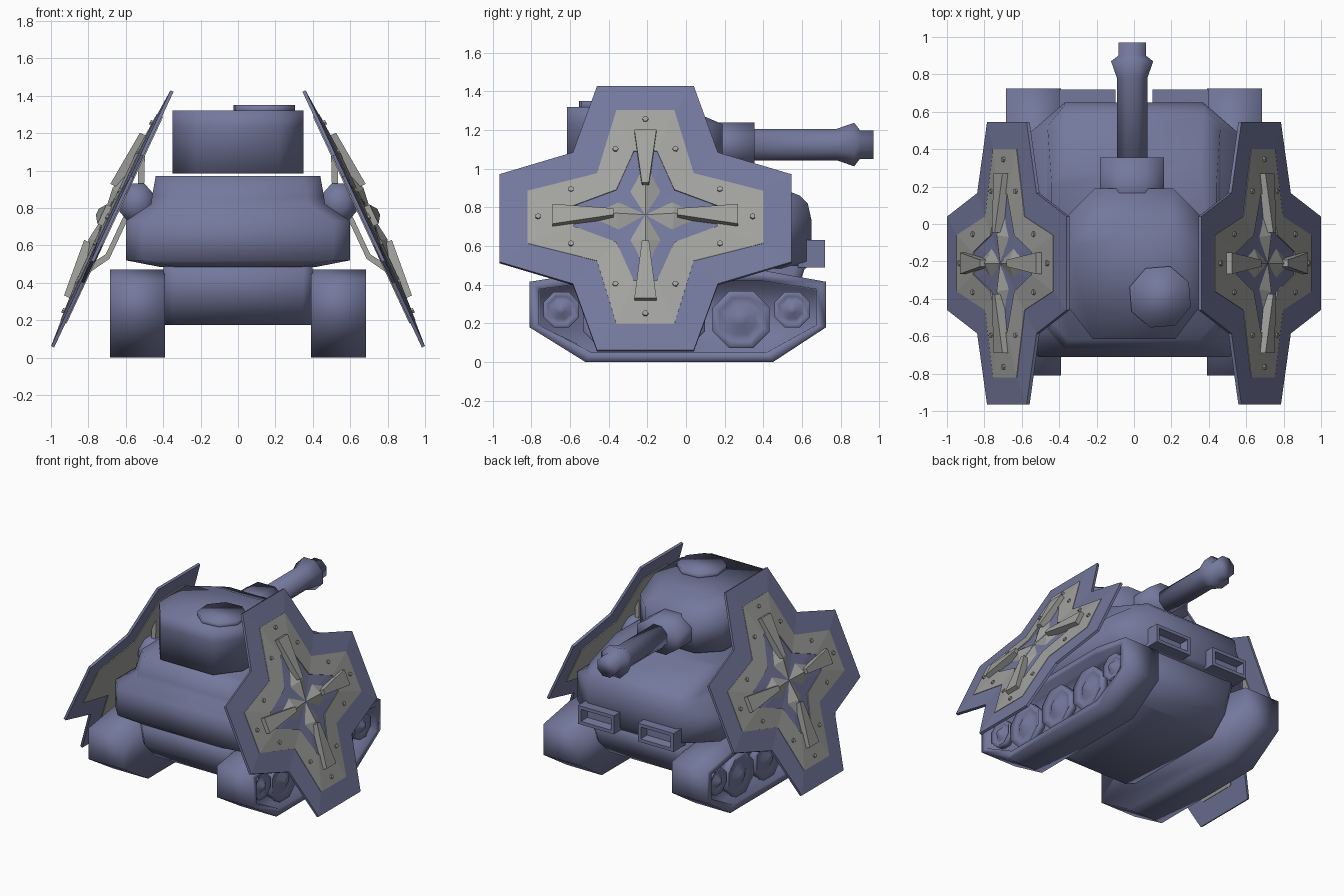
import bpy, bmesh, math
from mathutils import Vector

if "Cube" in bpy.data.objects:
    bpy.data.objects.remove(bpy.data.objects["Cube"])

def material(name, col):
    m = bpy.data.materials.new(name)
    m.diffuse_color = (*col, 1)
    m.use_nodes = True
    m.node_tree.nodes["Principled BSDF"].inputs["Base Color"].default_value = m.diffuse_color
    return m

BLUE = material("blue_armour", (0.175, 0.19, 0.335))
GREY = material("grey_plate", (0.36, 0.36, 0.345))

def build(name, verts, faces, mat=BLUE, smooth=180, mirror=False):
    me = bpy.data.meshes.new(name)
    me.from_pydata([tuple(v) for v in verts], [], faces)
    bm = bmesh.new()
    bm.from_mesh(me)
    bmesh.ops.recalc_face_normals(bm, faces=bm.faces)
    bm.to_mesh(me)
    bm.free()
    ob = bpy.data.objects.new(name, me)
    bpy.context.collection.objects.link(ob)
    me.materials.append(mat)
    if smooth:
        bpy.ops.object.select_all(action='DESELECT')
        ob.select_set(True)
        bpy.context.view_layer.objects.active = ob
        bpy.ops.object.shade_smooth_by_angle(angle=math.radians(smooth))
    if mirror:
        ob.modifiers.new("mirror", 'MIRROR')
    return ob

def loft(rings, caps=True):
    """Skin equal-length rings; returns verts, faces."""
    n = len(rings[0])
    verts = [v for r in rings for v in r]
    faces = [(k*n+i, k*n+(i+1) % n, (k+1)*n+(i+1) % n, (k+1)*n+i)
             for k in range(len(rings)-1) for i in range(n)]
    if caps:
        faces += [tuple(range(n)), tuple(range((len(rings)-1)*n, len(rings)*n))]
    return verts, faces

def join(parts):
    V, F = [], []
    for v, f in parts:
        F += [tuple(i+len(V) for i in q) for q in f]
        V += list(v)
    return V, F

def octagon(z, hw, yf, yb, cf, cb):
    """Chamfered plan outline; cf, cb are (x, y) chamfers at -y and +y."""
    half = [(hw-cf[0], yf), (hw, yf+cf[1]), (hw, yb-cb[1]), (hw-cb[0], yb)]
    return [(x, y, z) for x, y in half] + [(-x, y, z) for x, y in reversed(half)]

# Hull
build("lower_hull", *loft([octagon(0.175, 0.39, -0.50, 0.42, (.05, .05), (.05, .05)),
                           octagon(0.30, 0.395, -0.62, 0.55, (.05, .05), (.05, .05)),
                           octagon(0.50, 0.40, -0.66, 0.62, (.05, .05), (.05, .05))]))
f, b = (.09, .10), (.23, .20)
build("upper_hull", *loft([octagon(0.485, 0.42, -0.67, 0.62, f, (.12, .15)),
                           octagon(0.52, 0.60, -0.71, 0.65, f, b),
                           octagon(0.73, 0.60, -0.71, 0.65, f, b),
                           octagon(0.82, 0.465, -0.67, 0.63, f, (.09, .11)),
                           octagon(0.86, 0.46, -0.66, 0.59, f, (.09, .11)),
                           octagon(0.97, 0.44, -0.62, 0.32, f, (.09, .11))]), smooth=100)

# Turret with sloped rear roof, hatch, mantlet and barrel
c = (.13, .17)
build("turret", *loft([octagon(0.985, 0.35, -0.615, 0.19, c, (.14, .14)),
                       octagon(1.23, 0.35, -0.615, 0.19, c, (.14, .14)),
                       octagon(1.32, 0.35, -0.615, -0.02, c, (.16, .10))]))

def disc(n, axis, centre, rx, ry, off=0.5):
    cx, cy, cz = centre
    out = []
    for i in range(n):
        t = 2*math.pi*(i+off)/n
        p, q = rx*math.cos(t), ry*math.sin(t)
        out.append({'x': (cx, cy+p, cz+q), 'y': (cx+p, cy, cz+q), 'z': (cx+p, cy+q, cz)}[axis])
    return out

build("hatch", *loft([disc(8, 'z', (.14, -.39, z), .172, .172, .6) for z in (1.30, 1.35)]))
build("mantlet", *loft([disc(8, 'y', (-.01, y, 1.12), .185, .13) for y in (0.05, 0.355)]))
prof = [(.30, .088), (.78, .088), (.87, .122), (.90, .08), (.97, .08)]
build("barrel", *loft([disc(8, 'y', (-.01, y, 1.125), r, r) for y, r in prof]))

# Tracks with a recessed outer side
side = [(-.52, 0), (.45, 0), (.725, .18), (.725, .415), (.42, .47), (-.47, .47), (-.81, .415), (-.81, .18)]
def track_ring(x, s):
    return [(x, -.045+(y+.045)*(1-s/.76), .235+(z-.235)*(1-s/.235)) for y, z in side]
build("track", *loft([track_ring(.39, 0), track_ring(.685, 0), track_ring(.685, .05),
                      track_ring(.60, .055)]), mirror=True)

# Road wheels: rim, dish and domed hub
wheels = []
for y, z, r in ((-.645, .27, .10), (-.385, .22, .16), (-.05, .22, .16), (.285, .22, .16), (.55, .27, .10)):
    wheels.append(loft([disc(8, 'x', (x, y, z), r*s, r*s)
                        for x, s in ((.59, 1), (.66, 1), (.64, .75), (.645, .5), (.675, .2))]))
build("road_wheels", *join(wheels), mirror=True)

# Hollow box lamps on the gun side
def box_ring(y, s):
    return [(x, y, z) for x, z in ((.10+s, .49+s), (.40-s, .49+s), (.40-s, .63-s), (.10+s, .63-s))]
build("lamp_box", *loft([box_ring(.58, 0), box_ring(.72, 0), box_ring(.72, .025), box_ring(.66, .035)]),
      smooth=0, mirror=True)

# Shoulder joints carrying the shields
build("shoulder_joint", *loft([disc(8, 'y', (.54, -.21+.14*t, .825), .102*s, .115*s)
                               for t, s in ((-1, .45), (-.6, 1), (.6, 1), (1, .45))]), mirror=True)

# Tilted cross shields: a runs along y, b up the slope, w outward
C = Vector((.68, -.21, .745))
A, B, W = Vector((0, 1, 0)), Vector((-.423, 0, .906)), Vector((.906, 0, .423))
def P(a, b, w):
    return C + A*a + B*b + W*w

def spin(a, b, k):
    for _ in range(k):
        a, b = b, -a
    return a, b

def cross(tip, half, corner, w):
    pts = [(-half, tip), (half, tip), (corner, corner)]
    return [P(*spin(*p, k), w) for k in range(4) for p in pts]

outer, mid, inner = (.755, .25, .375), (.61, .15, .25), (.37, .06, .15)
V, F = loft([cross(*outer, -.018), cross(*outer, 0), cross(*mid, .010)])
F.pop()
V.append(P(0, 0, .034))
F += [(24+i, 24+(i+1) % 12, 36) for i in range(12)]
build("shield", V, F, smooth=0, mirror=True)
build("shield_grey_band", *loft([cross(*mid, .008), cross(*mid, .013),
                                 cross(*inner, .027), cross(*inner, .014)], caps=False),
      mat=GREY, smooth=0, mirror=True)
build("shield_back_plate", *loft([cross(*mid, -.012), cross(*mid, -.024)]), mat=GREY, smooth=0, mirror=True)

# Petals, fins and bolts repeated on the four arms
petals, fins, bolts = [], [], []
for k in range(4):
    def Q(a, b, w):
        return P(*spin(a, b, k), w)
    petals.append(([Q(0, 0, .04), Q(.08, .14, .024), Q(0, .32, .02), Q(-.08, .14, .024), Q(0, .15, .06)],
                   [(0, 1, 4), (1, 2, 4), (2, 3, 4), (3, 0, 4), (0, 3, 2, 1)]))
    fins.append(loft([[Q(s*h, r, w) for s, w in ((-1, .012), (1, .012), (1, top), (-1, top))]
                      for r, h, top in ((.165, .018, .080), (.48, .057, .052))]))
    for a, r in ((0, .555), (-.155, .385), (.155, .385)):
        ring = [(a+.015*math.cos(t*math.pi/3), r+.015*math.sin(t*math.pi/3)) for t in range(6)]
        bolts.append(loft([[Q(*p, w) for p in ring] for w in (.01, .028)]))
build("shield_petals", *join(petals), mat=GREY, smooth=0, mirror=True)
build("shield_fins", *join(fins), mat=GREY, smooth=0, mirror=True)
build("shield_bolts", *join(bolts), mat=GREY, smooth=0, mirror=True)

# Bent bracket behind each shield
path = [(.40, -.015), (.24, -.085), (-.20, -.085), (-.32, -.015)]
build("shield_bracket", *loft([[P(-.06, b, w), P(.06, b, w), P(.06, b*.93, w+.028), P(-.06, b*.93, w+.028)]
                               for b, w in path]), mat=GREY, smooth=0, mirror=True)
